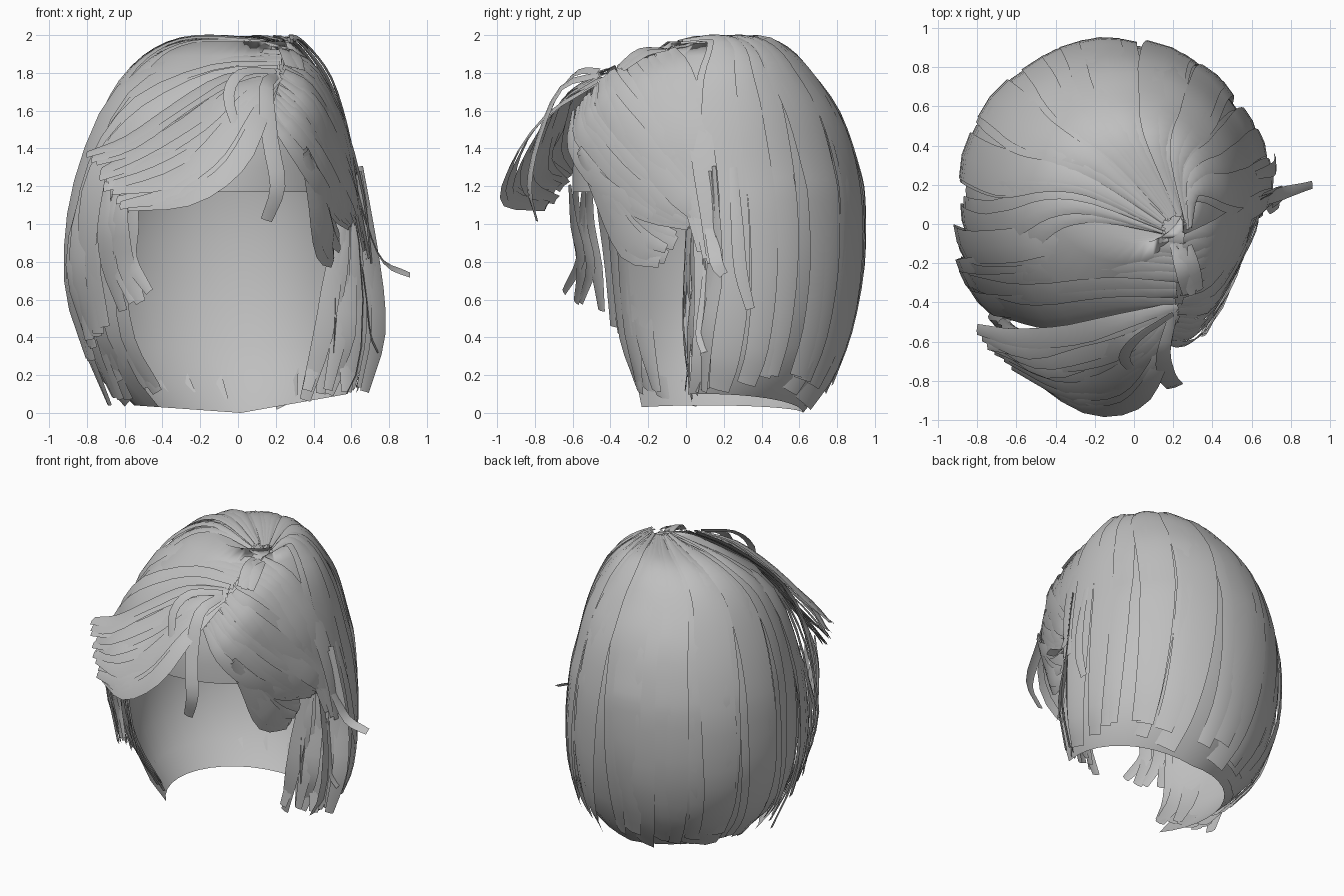
import bpy, bmesh, math, random
from mathutils import Vector

if "Cube" in bpy.data.objects:
    bpy.data.objects.remove(bpy.data.objects["Cube"])

random.seed(4)
mat = bpy.data.materials.new("hair grey")
mat.diffuse_color = (0.52, 0.52, 0.52, 1)
mat.use_nodes = True
mat.node_tree.nodes["Principled BSDF"].inputs["Base Color"].default_value = mat.diffuse_color

# Head shape: height, left, right, front, back
RINGS = [(1.93, .23, .25, -.06, -.04), (1.965, -.25, .27, -.1, .42),
         (1.89, -.44, .36, -.2, .53), (1.75, -.59, .46, -.4, .66),
         (1.55, -.7, .53, -.56, .8), (1.3, -.79, .58, -.6, .88),
         (1.17, -.82, .61, -.6, .91), (.9, -.86, .65, -.58, .92),
         (.6, -.85, .67, -.55, .89), (.35, -.79, .66, -.52, .82),
         (.15, -.68, .63, -.48, .74), (0, -.55, .58, -.42, .62)]
HEAD = (-.12, .17, 1.2)


def surf(s, deg, off=0.0):
    """Point on the head at ring position s; deg is measured from the back, + to the right."""
    i = min(int(s), len(RINGS) - 2)
    f = s - i
    z, l, r, fr, b = [p + (q - p) * f for p, q in zip(RINGS[i], RINGS[i + 1])]
    a = math.radians(deg)
    # the hem rises at the sides, more on the right
    hem = max(0, s - 9) / 2 * (.1 * max(0, math.sin(a)) + .04 * max(0, -math.sin(a)))
    return Vector(((l + r) / 2 + ((r - l) / 2 + off) * math.sin(a),
                   (fr + b) / 2 + ((b - fr) / 2 + off) * math.cos(a),
                   z + hem + off * max(0, 1 - s / 5)))


def finish(name, bm):
    me = bpy.data.meshes.new(name)
    bm.to_mesh(me)
    bm.free()
    me.materials.append(mat)
    for p in me.polygons:
        p.use_smooth = True
    ob = bpy.data.objects.new(name, me)
    bpy.context.collection.objects.link(ob)


def spline(pts, per=3):
    """Catmull-Rom curve through the points."""
    p = [pts[0] * 2 - pts[1]] + pts + [pts[-1] * 2 - pts[-2]]
    out = []
    for i in range(1, len(p) - 2):
        a, b, c, d = p[i - 1:i + 3]
        for k in range(per):
            t = k / per
            out.append(.5 * (2 * b + (c - a) * t + (2 * a - 5 * b + 4 * c - d) * t * t
                             + (3 * b - a - 3 * c + d) * t ** 3))
    return out + [pts[-1]]


def ribbon(bm, pts, width, root=.35, tip=.55, centre=HEAD):
    """Flat hair card, three points across, facing away from the centre."""
    path = spline([Vector(p) for p in pts])
    n = len(path) - 1
    rows = []
    for i, p in enumerate(path):
        tan = (path[min(i + 1, n)] - path[max(i - 1, 0)]).normalized()
        nor = (p - Vector((centre[0], centre[1], min(p.z, centre[2])))).normalized()
        side = tan.cross(nor).normalized()
        nor = side.cross(tan)
        t = i / n
        w = width / 2 * min(root + (1 - root) * t / .4, 1, tip + (1 - tip) * (1 - t) / .3)
        row = []
        for k in (-1, 0, 1):
            v = p + side * w * k + nor * (.06 * width if k == 0 else 0)
            v.z = max(v.z, 0)
            row.append(bm.verts.new(v))
        rows.append(row)
    for a, b in zip(rows, rows[1:]):
        for k in range(2):
            bm.faces.new((a[k], b[k], b[k + 1], a[k + 1]))


def sweep(name, first, last, count, width, jitter=.02, centre=HEAD):
    """A lock of cards blended between two guide paths."""
    bm = bmesh.new()
    for i in range(count):
        t = i / max(count - 1, 1)
        pts = []
        for j, (a, b) in enumerate(zip(first, last)):
            p = Vector(a).lerp(Vector(b), t)
            r = jitter * (.4 + j / (len(first) - 1))
            pts.append(p + Vector([random.uniform(-r, r) for _ in range(3)]))
        ribbon(bm, pts, width * random.uniform(.75, 1.2), centre=centre)
    finish(name, bm)


# Scalp shell, open below the forehead
bm = bmesh.new()
N = 36
grid = [[bm.verts.new(surf(s, -180 + 360 * k / N)) for k in range(N)] for s in range(len(RINGS))]
for s in range(len(RINGS) - 1):
    for k in range(N):
        if s >= 6 and not -128 < -180 + 360 * (k + .5) / N < 100:
            continue
        k2 = (k + 1) % N
        bm.faces.new((grid[s][k], grid[s + 1][k], grid[s + 1][k2], grid[s][k2]))
bmesh.ops.delete(bm, geom=[v for v in bm.verts if not v.link_faces], context='VERTS')
finish("scalp_shell", bm)

# Long cards from the crown down the back and sides
bm = bmesh.new()
for i in range(25):
    deg = -112 + 206 * i / 24 + random.uniform(-3, 3)
    end = random.uniform(9.9, 11)
    drift = random.uniform(-7, 7)
    off = random.uniform(.012, .035)
    ribbon(bm, [surf(.12 + (end - .12) * (t / 9) ** 1.2, deg + drift * t / 9, off) for t in range(10)],
           random.uniform(.14, .26), root=.1, tip=.65)
finish("back_strands", bm)

# Hair combed from the parting over the left and right of the head
sweep("left_top_hair",
      [(.25, -.08, 1.93), (-.2, -.05, 1.91), (-.6, -.1, 1.7), (-.82, -.1, 1.2), (-.9, -.1, .7), (-.81, -.1, .28)],
      [(.22, -.4, 1.81), (-.1, -.42, 1.77), (-.45, -.46, 1.58), (-.7, -.44, 1.3), (-.8, -.4, .9), (-.72, -.36, .45)],
      9, .17)
sweep("right_top_hair",
      [(.25, -.08, 1.93), (.42, -.02, 1.81), (.57, .06, 1.5), (.65, .12, 1.15), (.69, .14, .8)],
      [(.24, -.4, 1.81), (.38, -.36, 1.7), (.52, -.2, 1.45), (.59, 0, 1.2), (.65, .1, .95)],
      7, .15, .012)

# Fringe swept forward and to the left as a sloping canopy
sweep("left_fringe",
      [(.22, -.42, 1.81), (-.05, -.5, 1.77), (-.32, -.55, 1.62), (-.57, -.6, 1.44), (-.79, -.56, 1.36)],
      [(.2, -.47, 1.75), (.13, -.74, 1.57), (-.02, -.92, 1.3), (-.25, -.93, 1.13), (-.58, -.76, 1.07)],
      13, .13, .02, (-.1, -.15, .65))

# Fringe swept to the right, with a lower tuft
sweep("right_fringe",
      [(.22, -.42, 1.79), (.4, -.4, 1.66), (.53, -.2, 1.4), (.62, 0, 1.15), (.65, .1, 1.0)],
      [(.15, -.6, 1.6), (.29, -.61, 1.42), (.44, -.44, 1.2), (.52, -.22, 1.06), (.57, .02, 1.0)],
      9, .1, .012)
sweep("right_fringe_tuft",
      [(.36, -.56, 1.4), (.45, -.38, 1.15), (.5, -.2, 1.0), (.55, -.05, .95)],
      [(.36, -.56, 1.35), (.42, -.43, 1.1), (.46, -.3, .88), (.49, -.14, .8)],
      5, .12, .015)

# Locks hanging beside the face
sweep("left_front_lock",
      [(-.55, -.62, 1.2), (-.57, -.6, 1.0), (-.57, -.57, .8), (-.49, -.66, .63)],
      [(-.68, -.5, 1.25), (-.7, -.5, 1.0), (-.68, -.48, .78), (-.62, -.47, .55)],
      4, .1)
sweep("left_side_lock",
      [(-.62, -.42, 1.2), (-.65, -.36, .8), (-.6, -.31, .4), (-.42, -.25, .14)],
      [(-.79, -.1, 1.4), (-.88, -.1, .75), (-.82, -.08, .4), (-.66, -.02, .06)],
      9, .14)
sweep("right_side_lock",
      [(.58, .02, 1.15), (.51, .01, .75), (.44, 0, .42), (.36, .02, .1)],
      [(.64, .14, 1.3), (.71, .15, .8), (.72, .13, .45), (.67, .12, .13)],
      11, .1, .025, (.4, .5, 1.2))

# Loose strands
bm = bmesh.new()
for pts, w in [
        ([(.2, -.46, 1.79), (.15, -.66, 1.72), (.17, -.78, 1.45), (.21, -.83, 1.2), (.15, -.79, 1.02)], .09),
        ([(.2, -.46, 1.81), (.02, -.58, 1.8), (-.05, -.68, 1.68), (0, -.76, 1.48)], .06),
        ([(.6, .1, 1.3), (.68, .13, 1.0), (.77, .16, .8), (.91, .2, .73)], .07),
        ([(.62, .25, 1.3), (.69, .27, 1.0), (.72, .29, .75), (.72, .34, .55)], .07),
        ([(.64, .12, .9), (.68, .1, .6), (.7, .08, .42), (.74, .1, .32)], .06),
        ([(.57, .07, 1.1), (.53, .04, .8), (.52, .02, .5), (.51, .03, .3)], .07)]:
    ribbon(bm, pts, w, root=.6, tip=.7)
finish("loose_strands", bm)

# Short tufts along the parting
sweep("parting_tufts",
      [(.2, -.1, 1.93), (.23, -.22, 1.92), (.27, -.34, 1.84)],
      [(.28, -.1, 1.92), (.31, -.22, 1.89), (.33, -.34, 1.79)],
      3, .08)
